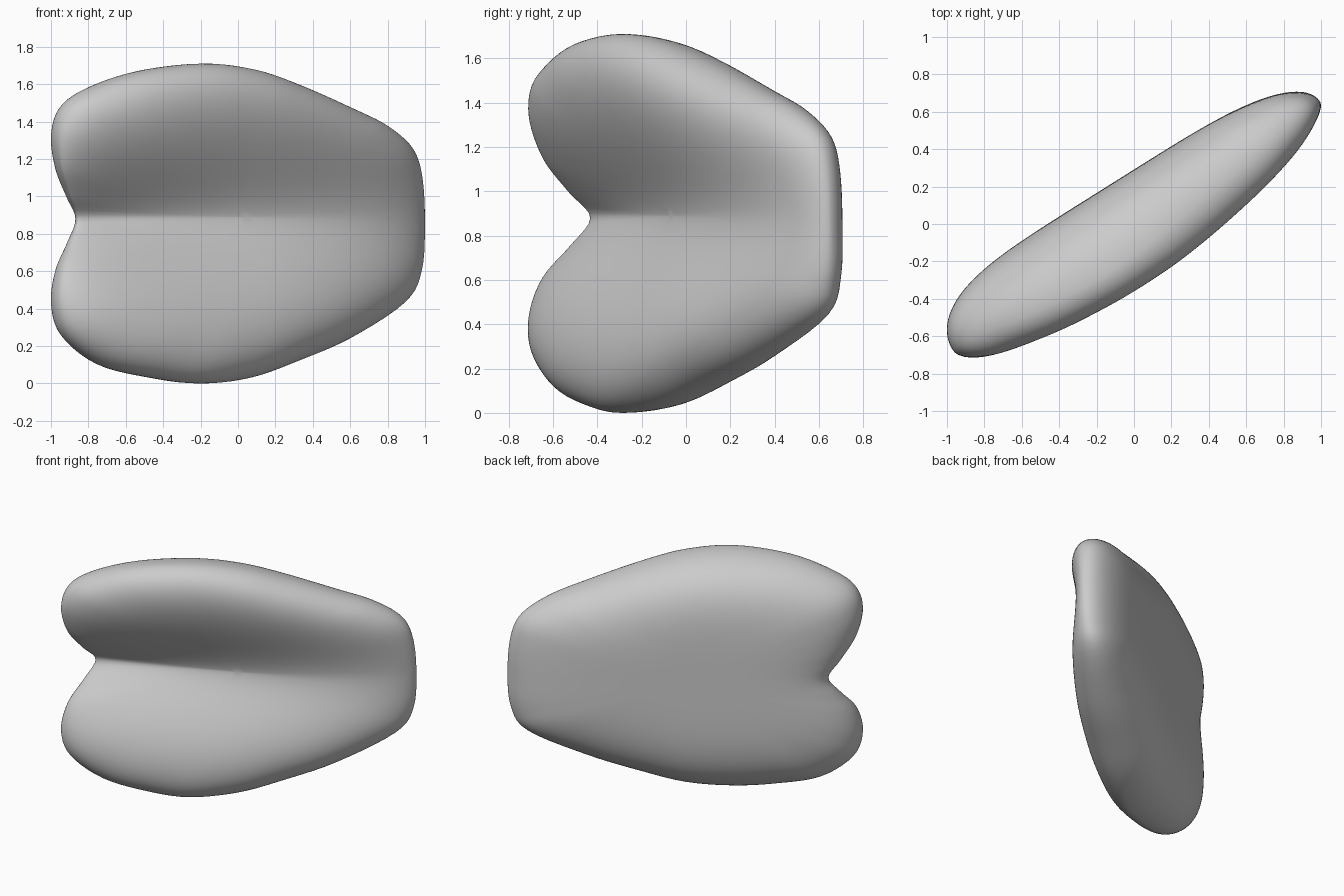
import bpy, bmesh, math
from mathutils import Vector

if "Cube" in bpy.data.objects:
    bpy.data.objects.remove(bpy.data.objects["Cube"], do_unlink=True)

# Rim of the slab: position along its length, height, forward offset
RIM = [(-.95, .88, -.14), (-1.04, 1.0, -.08), (-1.14, 1.15, -.02), (-1.18, 1.33, 0),
       (-1.13, 1.48, 0), (-.98, 1.58, .02), (-.7, 1.67, .08), (-.33, 1.71, .13),
       (0, 1.68, .13), (.3, 1.6, .11), (.68, 1.47, .08), (.92, 1.38, .05),
       (1.1, 1.26, .03), (1.17, 1.1, .03), (1.19, .85, .03), (1.17, .6, .02),
       (1.06, .43, .01), (.67, .24, .06), (.32, .12, .08), (0, .03, .1),
       (-.33, 0, .12), (-.62, .03, .08), (-.91, .1, .02), (-1.12, .25, 0),
       (-1.18, .42, 0), (-1.14, .6, -.02), (-1.03, .75, -.09)]
GROOVE_Z = .89
CENTRE = Vector((0, GROOVE_Z, 0))
RINGS, STEPS = 40, 5
ANGLE = math.radians(35)


def smooth_loop(points, steps):
    """Closed curve running through the points."""
    pts = [Vector(p) for p in points]
    n = len(pts)
    loop = []
    for i in range(n):
        a, b, c, d = (pts[(i + k) % n] for k in (-1, 0, 1, 2))
        for k in range(steps):
            t = k / steps
            loop.append(b + (c - a) * (t / 2) + (a * 2 - b * 5 + c * 4 - d) * (t * t / 2)
                        + (b * 3 - a - c * 3 + d) * (t ** 3 / 2))
    return loop


def front_depth(u, z):
    """Two bulging lobes with a groove that is sharp at the notch and fades away."""
    bulge = .35 + .03 * u - .11 * max(0, u) ** 2
    lean = .06 * max(0, z - GROOVE_Z)
    width = .45 if z > GROOVE_Z else .4
    fall = math.exp(-(abs(z - GROOVE_Z) / width) ** (1.55 + .35 * u))
    return bulge + lean - (.27 - .17 * u) * fall


def back_depth(u, z):
    """Nearly flat back."""
    return -.247 + .05 * u


def place(u, z, v):
    """Turn the slab diagonally; v points to its front."""
    c, s = math.cos(ANGLE), math.sin(ANGLE)
    return Vector((u * c + v * s, u * s - v * c, z))


bm = bmesh.new()
rim = smooth_loop(RIM, STEPS)
count = len(rim)
rim_verts = [bm.verts.new(place(*p)) for p in rim]

# Front and back skins, as rings shrinking from the rim to the centre
for depth, fullness in ((front_depth, 5), (back_depth, 4.5)):
    previous = rim_verts
    for r in range(1, RINGS):
        s = math.cos(r / RINGS * math.pi / 2)
        f = math.sqrt(1 - s ** fullness)
        ring = []
        for p in rim:
            q = CENTRE.lerp(p, s)
            v = p.z + (depth(q.x, q.y) - p.z) * f
            ring.append(bm.verts.new(place(q.x, q.y, v)))
        for i in range(count):
            j = (i + 1) % count
            bm.faces.new((previous[i], previous[j], ring[j], ring[i]))
        previous = ring
    hub = bm.verts.new(place(0, CENTRE.y, depth(0, CENTRE.y)))
    for i in range(count):
        bm.faces.new((previous[i], previous[(i + 1) % count], hub))

bmesh.ops.recalc_face_normals(bm, faces=bm.faces)
mesh = bpy.data.meshes.new("lobed_body")
bm.to_mesh(mesh)
bm.free()
body = bpy.data.objects.new("lobed_body", mesh)
bpy.context.collection.objects.link(body)

# Plain grey surface
grey = bpy.data.materials.new("plain_grey")
grey.use_nodes = True
colour = (.6, .6, .6, 1)
grey.diffuse_color = colour
grey.node_tree.nodes["Principled BSDF"].inputs["Base Color"].default_value = colour
mesh.materials.append(grey)

bpy.context.view_layer.objects.active = body
body.select_set(True)
bpy.ops.object.shade_smooth_by_angle(angle=math.radians(60))
